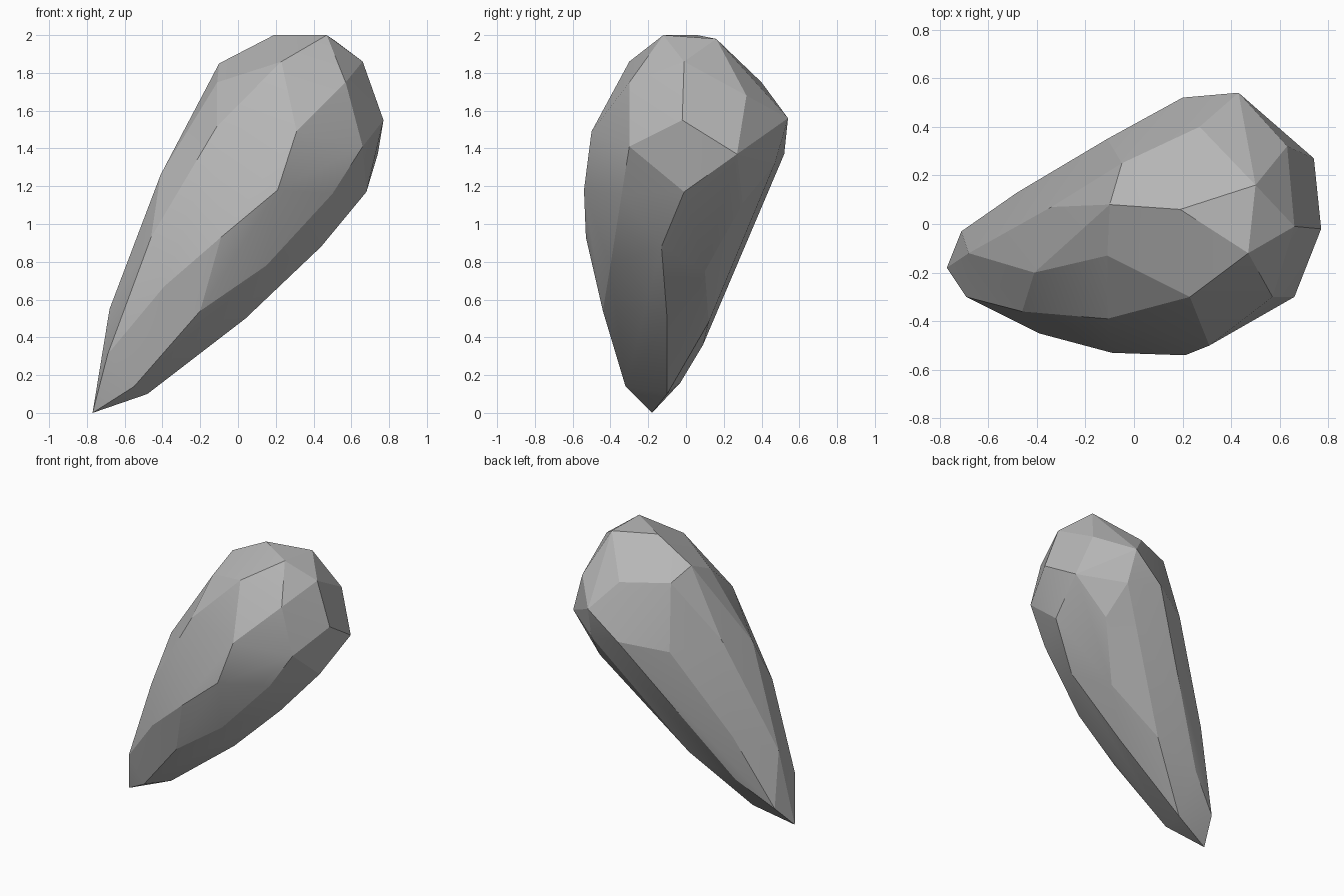
import bpy
import bmesh
import math

# Remove the default object only
default_object = bpy.data.objects.get("Cube")
if default_object:
    bpy.data.objects.remove(default_object, do_unlink=True)


def make_material(name, color):
    material = bpy.data.materials.new(name)
    material.use_nodes = True
    material.diffuse_color = color
    shader = material.node_tree.nodes["Principled BSDF"]
    shader.inputs["Base Color"].default_value = color
    shader.inputs["Roughness"].default_value = 0.8
    return material


def make_faceted_stone(name, bands, material):
    """Wrap a tight skin around chiselled outlines given in hundredths."""
    mesh = bpy.data.meshes.new(name)
    stone = bpy.data.objects.new(name, mesh)
    bpy.context.collection.objects.link(stone)

    bm = bmesh.new()
    for outline in bands:
        for corner in outline:
            bm.verts.new([value / 100 for value in corner])
    hull = bmesh.ops.convex_hull(bm, input=bm.verts[:])
    unused = set(hull["geom_interior"]) | set(hull["geom_unused"])
    loose = [item for item in unused if isinstance(item, bmesh.types.BMVert)]
    bmesh.ops.delete(bm, geom=loose, context="VERTS")

    # Join triangles that lie almost in one plane into larger facets
    bmesh.ops.dissolve_limit(
        bm, angle_limit=math.radians(3), verts=bm.verts[:], edges=bm.edges[:]
    )
    bmesh.ops.recalc_face_normals(bm, faces=bm.faces[:])
    bm.to_mesh(mesh)
    bm.free()
    mesh.materials.append(material)

    # Soft shading across gentle bends, crisp facets elsewhere
    bpy.ops.object.select_all(action="DESELECT")
    stone.select_set(True)
    bpy.context.view_layer.objects.active = stone
    bpy.ops.object.shade_smooth_by_angle(angle=math.radians(14))
    return stone


# Flat crown, then the slanted shoulder below it
crown = [(19, 6, 200), (47, -12, 200), (50, 16, 198), (-10, 8, 185)]
shoulder = [
    (66, -1, 186), (23, -30, 186), (57, -30, 175), (63, 32, 168),
    (27, 40, 175), (-5, 25, 177), (-11, -13, 175),
]

# Widest part, leaning toward the left side
belly = [
    (77, -2, 155), (74, 27, 137), (66, -30, 141), (31, -50, 149),
    (43, 54, 156), (20, 52, 137), (45, 47, 132), (-11, -39, 152),
    (-34, 7, 136),
]
waist = [
    (68, -1, 117), (50, -34, 116), (21, -54, 118), (-9, -53, 93),
    (-41, -20, 126), (-46, -36, 93), (-11, 35, 131), (50, 30, 111),
]

# Long taper running down to the point
taper = [
    (44, -13, 88), (40, 20, 95), (28, 10, 75), (0, 30, 91),
    (15, -40, 78), (4, -10, 50), (-20, -44, 54), (-39, -45, 67),
    (-11, 12, 48), (-68, -12, 55), (-48, 13, 69), (-47, 9, 36),
]
tip = [
    (-69, -30, 31), (-55, -32, 14), (-34, -2, 25), (-48, -10, 10),
    (-71, -3, 16), (-77, -18, 0),
]

grey = make_material("stone grey", (0.47, 0.47, 0.47, 1.0))
make_faceted_stone("stone", [crown, shoulder, belly, waist, taper, tip], grey)
